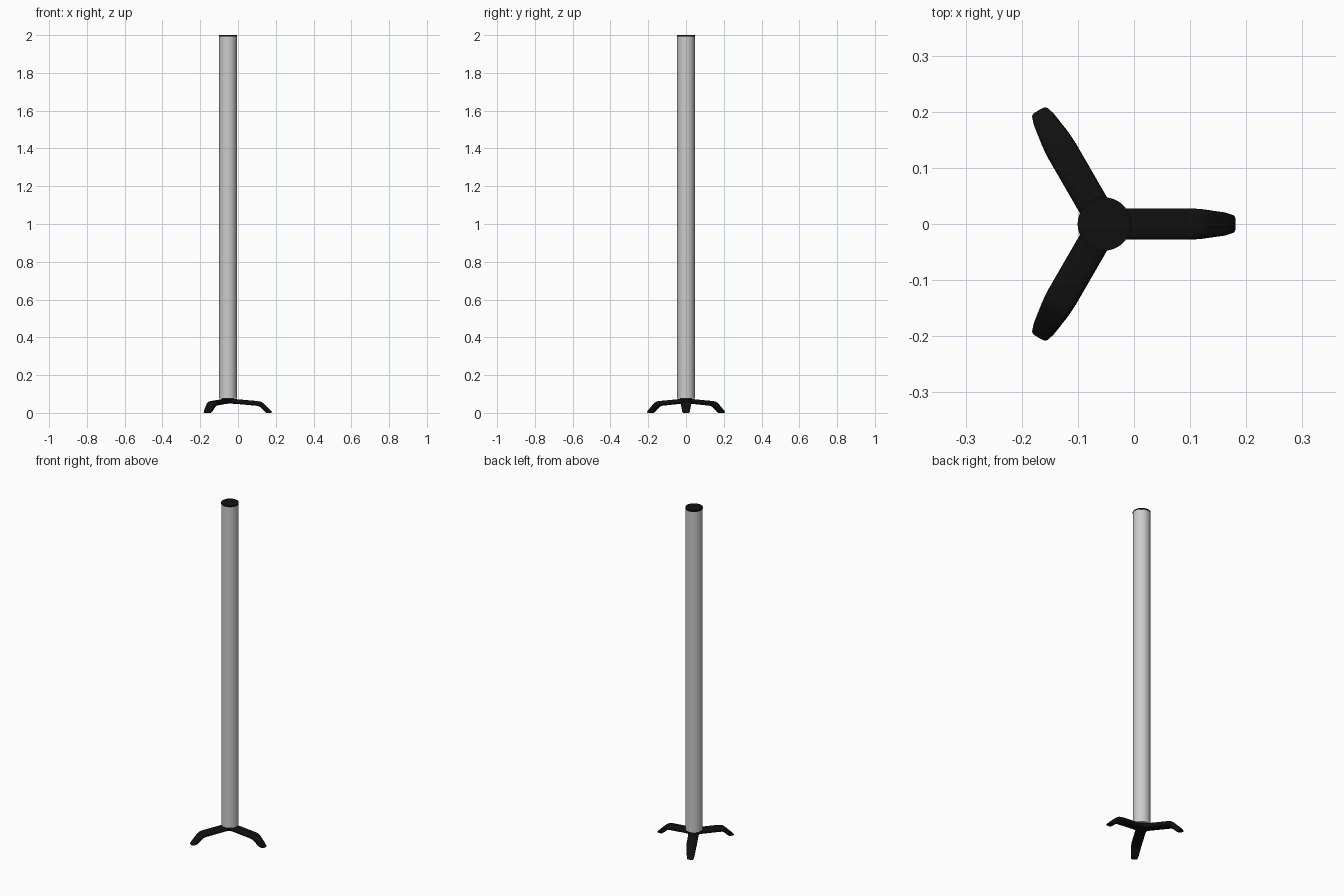
import bpy, bmesh, math

if "Cube" in bpy.data.objects:
    bpy.data.objects.remove(bpy.data.objects["Cube"])

CX = -0.053
R = 0.047

black = bpy.data.materials.new("black_plastic")
black.diffuse_color = (0.005, 0.005, 0.005, 1)
black.use_nodes = True
black.node_tree.nodes["Principled BSDF"].inputs["Base Color"].default_value = black.diffuse_color


def smooth(ob, angle=35):
    bpy.ops.object.select_all(action='DESELECT')
    ob.select_set(True)
    bpy.context.view_layer.objects.active = ob
    bpy.ops.object.shade_smooth_by_angle(angle=math.radians(angle))


def cylinder(name, r, z0, z1, mat=None):
    bpy.ops.mesh.primitive_cylinder_add(vertices=48, radius=r, depth=z1 - z0,
                                        location=(CX, 0, (z0 + z1) / 2))
    ob = bpy.context.object
    ob.name = name
    if mat:
        ob.data.materials.append(mat)
    smooth(ob)
    return ob


# Leg stations: top (r, z), bottom (r, z), half width
STATIONS = [
    ((0.000, 0.076), (0.000, 0.050), 0.028),
    ((0.050, 0.072), (0.050, 0.047), 0.028),
    ((0.155, 0.063), (0.150, 0.038), 0.028),
    ((0.172, 0.060), (0.163, 0.035), 0.027),
    ((0.185, 0.053), (0.171, 0.030), 0.026),
    ((0.222, 0.017), (0.195, 0.006), 0.021),
    ((0.232, 0.007), (0.203, 0.000), 0.018),
    ((0.234, 0.001), (0.208, 0.000), 0.017),
]


def leg(name, angle):
    bm = bmesh.new()
    n = 20
    rings = []
    for (rt, zt), (rb, zb), w in STATIONS:
        ring = []
        for i in range(n):
            a = 2 * math.pi * i / n
            # rounded rectangle cross-section
            c, s = math.cos(a), math.sin(a)
            u = math.copysign(abs(c) ** 0.45, c)
            v = (math.copysign(abs(s) ** 0.6, s) + 1) / 2
            ring.append(bm.verts.new((rb + (rt - rb) * v, w * u, zb + (zt - zb) * v)))
        rings.append(ring)
    for a, b in zip(rings, rings[1:]):
        for i in range(n):
            j = (i + 1) % n
            bm.faces.new((a[i], a[j], b[j], b[i]))
    bm.faces.new(rings[0])
    bm.faces.new(rings[-1])
    bmesh.ops.recalc_face_normals(bm, faces=bm.faces)
    me = bpy.data.meshes.new(name)
    bm.to_mesh(me)
    bm.free()
    ob = bpy.data.objects.new(name, me)
    bpy.context.collection.objects.link(ob)
    ob.location = (CX, 0, 0)
    ob.rotation_euler = (0, 0, angle)
    me.materials.append(black)
    smooth(ob)


# Column, end cap and hub joining the legs
cylinder("column", R, 0.075, 1.992)
cylinder("top_cap", R + 0.0005, 1.992, 2.0, black)
cylinder("base_hub", 0.032, 0.050, 0.0755, black)

# Three splayed feet
for k in range(3):
    leg("leg_%d" % (k + 1), k * 2 * math.pi / 3)
